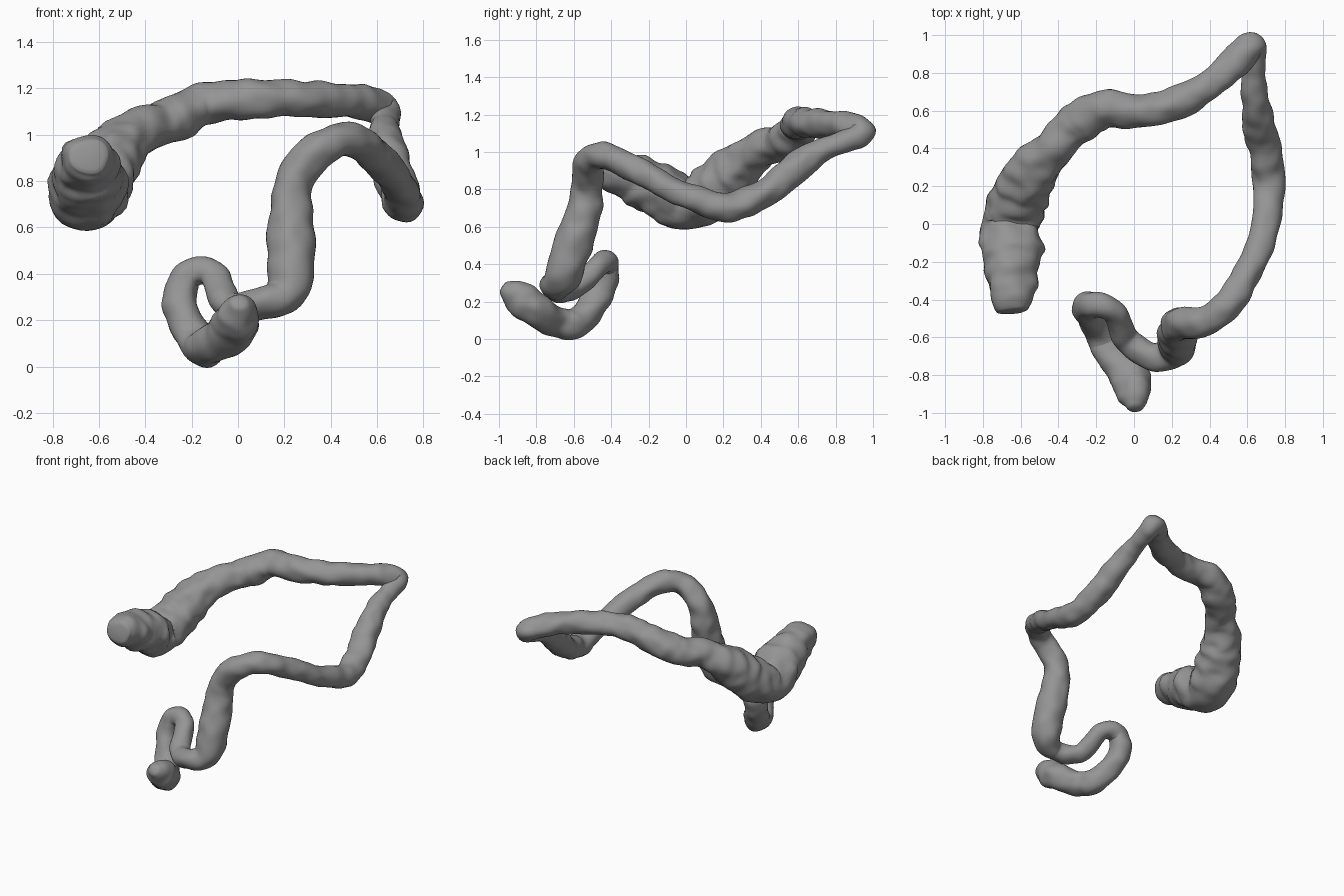
import bpy, bmesh, math
from mathutils import Vector, noise

if "Cube" in bpy.data.objects:
    bpy.data.objects.remove(bpy.data.objects["Cube"])

# Centre line of the winding tube: x, y, z, radius
PATH = [
    (-.64, -.465, .905, .08), (-.645, -.41, .895, .108), (-.65, -.28, .86, .135),
    (-.65, -.14, .79, .158), (-.65, .01, .72, .15), (-.60, .16, .81, .15),
    (-.53, .29, .93, .13), (-.42, .41, 1.02, .10), (-.30, .53, 1.055, .108),
    (-.16, .61, 1.13, .10), (.02, .60, 1.15, .09), (.22, .635, 1.155, .085),
    (.42, .755, 1.15, .08), (.56, .88, 1.135, .08), (.63, .935, 1.10, .075),
    (.635, .82, 1.045, .062), (.64, .68, .985, .073), (.66, .54, .875, .086),
    (.69, .40, .77, .084), (.715, .22, .705, .085), (.70, 0, .77, .072),
    (.62, -.22, .88, .074), (.50, -.42, .975, .078), (.36, -.52, .945, .08),
    (.24, -.525, .80, .083), (.23, -.57, .60, .10), (.215, -.66, .34, .095),
    (.10, -.70, .275, .072), (-.04, -.61, .265, .068), (-.11, -.46, .395, .062),
    (-.22, -.43, .39, .07), (-.25, -.455, .25, .075), (-.165, -.58, .095, .085),
    (-.12, -.69, .09, .085), (-.02, -.82, .165, .10), (0, -.91, .235, .085),
    (.005, -.98, .28, .035)]
SIDES, STEPS = 32, 12


def catmull(a, b, c, d, t):
    return .5 * (2*b + (c-a)*t + (2*a-5*b+4*c-d)*t*t + (3*b-a-3*c+d)*t**3)


def sample(path, steps):
    p = [Vector(q) for q in path]
    p = [2*p[0] - p[1]] + p + [2*p[-1] - p[-2]]
    out = [catmull(*p[i:i+4], k/steps) for i in range(len(p)-3) for k in range(steps)]
    return out + [p[-2]]


def sweep(name, path):
    pts = sample(path, STEPS)
    pos = [q.to_3d() for q in pts]
    bm = bmesh.new()
    rings, side, dist = [], Vector((1, 0, 0)), 0
    for i, c in enumerate(pos):
        tan = (pos[min(i+1, len(pos)-1)] - pos[max(i-1, 0)]).normalized()
        side = (side - tan*side.dot(tan)).normalized()
        up = tan.cross(side)
        dist += (c - pos[max(i-1, 0)]).length
        # pouch-like folds, strongest where the tube is wide
        depth = max(0, min(.07, (pts[i][3] - .075)*1.2))
        ring = []
        for k in range(SIDES):
            a = 2*math.pi*k/SIDES
            off = side*math.cos(a) + up*math.sin(a)
            n = noise.noise((c + off*pts[i][3])*12)
            fold = abs(math.sin(dist*28 + 1.2*math.sin(a) + 2*n)) - .6
            # irregular bulges on a slightly flattened section
            off *= pts[i][3]*(1.02 + .19*n + depth*fold)
            off.z *= .92
            ring.append(bm.verts.new(c + off))
        rings.append(ring)
    for r, s in zip(rings, rings[1:]):
        for k in range(SIDES):
            j = (k+1) % SIDES
            bm.faces.new((r[k], r[j], s[j], s[k]))
    # rounded end caps
    for ring, end, nxt in ((rings[0], pos[0], pos[1]), (rings[-1], pos[-1], pos[-2])):
        tip = bm.verts.new(end + (end-nxt).normalized()*.015)
        for k in range(SIDES):
            bm.faces.new((ring[k], ring[(k+1) % SIDES], tip))
    bmesh.ops.recalc_face_normals(bm, faces=bm.faces)
    me = bpy.data.meshes.new(name)
    bm.to_mesh(me)
    bm.free()
    me.shade_smooth()
    ob = bpy.data.objects.new(name, me)
    bpy.context.collection.objects.link(ob)
    # relax pinched inner bends
    m = ob.modifiers.new("relax", 'SMOOTH')
    m.factor, m.iterations = .5, 5
    return ob


tube = sweep("large_intestine_tube", PATH)
# dark grey surface
mat = bpy.data.materials.new("dark_grey")
mat.diffuse_color = (.3, .3, .3, 1)
mat.use_nodes = True
mat.node_tree.nodes["Principled BSDF"].inputs["Base Color"].default_value = mat.diffuse_color
tube.data.materials.append(mat)
